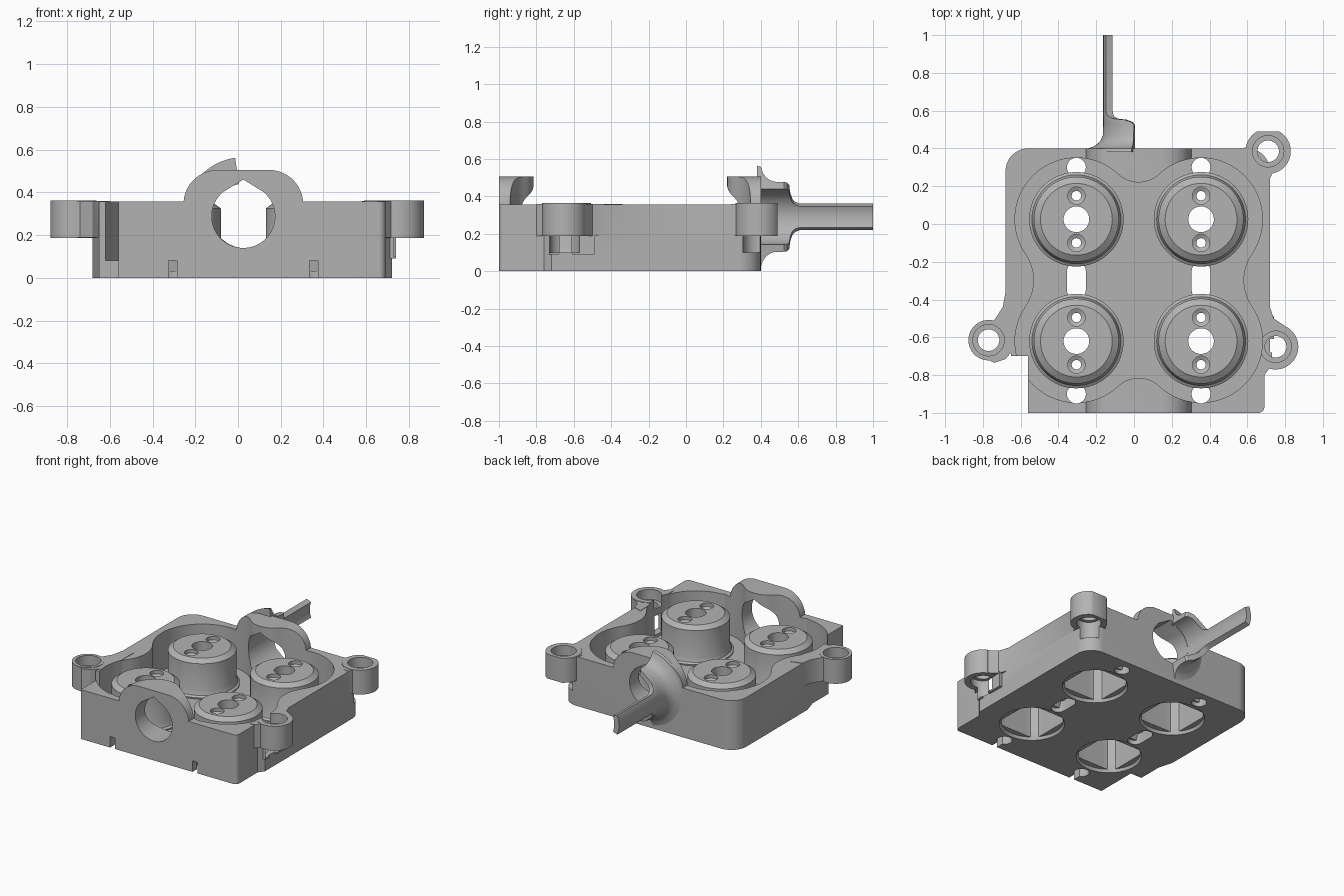
import bpy, bmesh
from math import sin, cos, radians, pi

cube = bpy.data.objects.get("Cube")
if cube:
    bpy.data.objects.remove(cube, do_unlink=True)

grey = bpy.data.materials.new("plain grey")
grey.use_nodes = True
grey.diffuse_color = (0.45, 0.45, 0.45, 1)
grey.node_tree.nodes["Principled BSDF"].inputs["Base Color"].default_value = (0.45, 0.45, 0.45, 1)


def arc(cx, cy, r, a0, a1, n=16):
    angles = [radians(a0 + (a1 - a0) * i / n) for i in range(n + 1)]
    return [(cx + r * cos(a), cy + r * sin(a)) for a in angles]


def finish(name, bm):
    bmesh.ops.recalc_face_normals(bm, faces=bm.faces)
    mesh = bpy.data.meshes.new(name)
    bm.to_mesh(mesh)
    bm.free()
    mesh.materials.append(grey)
    ob = bpy.data.objects.new(name, mesh)
    bpy.context.collection.objects.link(ob)
    return ob


def loft(name, rings):
    """Closed solid through rings of equal length, capped at both ends."""
    bm = bmesh.new()
    vs = [[bm.verts.new(p) for p in ring] for ring in rings]
    n = len(vs[0])
    for a, b in zip(vs, vs[1:]):
        for i in range(n):
            j = (i + 1) % n
            bm.faces.new((a[i], a[j], b[j], b[i]))
    bm.faces.new(vs[0])
    bm.faces.new(vs[-1])
    return finish(name, bm)


def prism(name, pts, z0, z1):
    return loft(name, [[(x, y, z) for x, y in pts] for z in (z0, z1)])


def prism_y(name, pts, y0, y1):
    return loft(name, [[(x, y, z) for x, z in pts] for y in (y0, y1)])


def turned(name, x, y, profile, n=48):
    ring = lambda r: [(x + r * cos(2 * pi * i / n), y + r * sin(2 * pi * i / n)) for i in range(n)]
    return loft(name, [[(px, py, z) for px, py in ring(r)] for r, z in profile])


def box(name, x0, x1, y0, y1, z0, z1):
    return prism(name, [(x0, y0), (x1, y0), (x1, y1), (x0, y1)], z0, z1)


def combine(target, tool, op):
    mod = target.modifiers.new(op, "BOOLEAN")
    mod.operation, mod.solver, mod.object = op, "EXACT", tool
    dg = bpy.context.evaluated_depsgraph_get()
    dg.update()
    mesh = bpy.data.meshes.new_from_object(target.evaluated_get(dg))
    target.modifiers.clear()
    target.data = mesh
    bpy.data.objects.remove(tool, do_unlink=True)


add = lambda t, tool: combine(t, tool, "UNION")
cut = lambda t, tool: combine(t, tool, "DIFFERENCE")

TOP, FLOOR, MID = 0.357, 0.08, 0.025
XS, YS = (-0.305, 0.355), (0.025, -0.62)

# Housing block with rounded back corners
outline = [(-0.56, -1)] + arc(0.66, -0.97, 0.03, -90, 0, 6) + [(0.69, -0.76), (0.72, -0.72)]
outline += arc(0.60, 0.28, 0.12, 0, 90) + arc(-0.56, 0.28, 0.12, 90, 180)
outline += [(-0.68, -0.42), (-0.65, -0.52), (-0.65, -0.7), (-0.56, -0.7)]
housing = prism("housing", outline, 0, TOP)

# Raised hump that becomes the front and back arches
hump = [(-0.255, 0.2)] + arc(-0.095, 0.345, 0.16, 180, 90) + arc(0.145, 0.345, 0.16, 90, 0) + [(0.305, 0.2)]
add(housing, prism_y("hump", hump, -1, 0.4))

# Mounting ears and their webs
EARS = [(-0.77, -0.615, 0.107), (0.75, -0.65, 0.12), (0.71, 0.385, 0.12)]
WEBS = [
    [(-0.6, -0.34), (-0.68, -0.36), (-0.695, -0.44), (-0.74, -0.51), (-0.82, -0.56),
     (-0.81, -0.7), (-0.74, -0.735), (-0.68, -0.715), (-0.65, -0.68), (-0.6, -0.66)],
    [(0.66, -0.42), (0.72, -0.44), (0.74, -0.5), (0.8, -0.54), (0.8, -0.74), (0.72, -0.76),
     (0.69, -0.8), (0.66, -0.8)],
    [(0.58, 0.36), (0.58, 0.4), (0.61, 0.42), (0.635, 0.465), (0.67, 0.49), (0.76, 0.49),
     (0.8, 0.4), (0.77, 0.29), (0.735, 0.275), (0.72, 0.24), (0.68, 0.24)],
]
for (x, y, r), web in zip(EARS, WEBS):
    add(housing, turned("ear", x, y, [(r, 0.187), (r, 0.363)]))
    add(housing, prism("ear_web", web, 0.189, 0.360))
cut(housing, box("ear_trim", 0.55, 0.9, 0.49, 0.6, 0, 0.5))

# Small ribs under the right front ear
add(housing, box("ear_rib", 0.68, 0.74, -0.61, -0.49, 0.09, 0.2))
add(housing, box("ear_rib", 0.68, 0.73, -0.73, -0.68, 0.09, 0.2))

# Four-lobed cavity: lobes joined by tangent fillets
cavity = arc(XS[1], YS[0], 0.325, -34.5, 133, 40) + arc(MID, 0.379, 0.159, -47, -133)[1:-1]
cavity += arc(XS[0], YS[0], 0.325, 47, 214.5, 40) + arc(-0.775, -0.2975, 0.245, 34.5, -34.5)[1:-1]
cavity += arc(XS[0], YS[1], 0.325, 145.5, 313, 40) + arc(MID, -0.974, 0.159, 133, 47)[1:-1]
cavity += arc(XS[1], YS[1], 0.325, 227, 394.5, 40) + arc(0.825, -0.2975, 0.245, 214.5, 145.5)[1:-1]
cut(housing, prism("cavity", cavity, FLOOR, 0.7))

# Teardrop bore through both arches
bore = arc(MID, 0.288, 0.148, 130, 410, 48) + [(MID, 0.46)]
cut(housing, prism_y("bore", bore, -1.2, 0.6))

# Ear holes, counterbored from both sides
for x, y, r in EARS:
    cut(housing, turned("ear_hole", x, y, [(0.057, 0.1), (0.057, 0.5)]))
    cut(housing, turned("ear_bore_top", x, y, [(0.083, 0.29), (0.083, 0.5)]))
    cut(housing, turned("ear_bore_low", x, y, [(0.08, 0.1), (0.08, 0.24)]))

# Through slots, corner holes and front drain notches
for x in XS:
    slot = arc(x, -0.25, 0.05, 0, 180, 12) + arc(x, -0.35, 0.05, 180, 360, 12)
    cut(housing, prism("slot", slot, -0.1, 0.2))
    for y in (0.3, -0.9):
        cut(housing, turned("corner_hole", x, y, [(0.05, -0.1), (0.05, 0.6)], 32))
    cut(housing, box("drain_notch", x - 0.02, x + 0.02, -1.1, -0.9, -0.1, 0.08))


# Square pocket with clipped round corners, open below
def pocket(x, y):
    pts = [(max(-0.165, min(0.165, px)), max(-0.165, min(0.165, py))) for px, py in arc(0, 0, 0.205, 0, 352.5, 47)]
    return prism("pocket", [(x + px, y + py) for px, py in pts], -0.1, 0.26)


# Posts with chamfered tops, screw holes and hollow undersides
posts = []
for side, x in zip(("right", "left"), XS):
    for end, y in zip(("back", "front"), YS):
        post = turned(f"{end}_{side}_post", x, y, [
            (0.24, 0.03), (0.25, FLOOR + 0.01), (0.235, 0.1), (0.225, 0.13),
            (0.225, 0.325), (0.19, 0.35)], 64)
        cut(post, pocket(x, y))
        cut(post, turned("centre_hole", x, y, [(0.068, 0.1), (0.068, 0.5)], 32))
        for dy in (-0.125, 0.125):
            cut(post, turned("screw_hole", x, y + dy, [
                (0.025, 0.1), (0.025, 0.315), (0.046, 0.325), (0.046, 0.5)], 24))
        cut(housing, pocket(x, y))
        cut(housing, turned("pocket_rim", x, y, [(0.225, -0.02), (0.205, 0.02)]))
        cut(post, turned("pocket_rim", x, y, [(0.225, -0.02), (0.205, 0.02)]))
        posts.append(post)

# Spout: flared half pipe narrowing to a long curved strip (y, outer radius, half angle)
STATIONS = [(0.38, 0.275, 82), (0.4, 0.27, 82), (0.41, 0.24, 82), (0.425, 0.217, 82),
            (0.445, 0.2, 82), (0.47, 0.19, 82), (0.525, 0.188, 82), (0.54, 0.188, 78),
            (0.552, 0.188, 65), (0.558, 0.188, 42), (0.57, 0.188, 30), (0.585, 0.188, 25),
            (0.61, 0.188, 22), (1.0, 0.188, 22)]
rings = []
for y, r, half in STATIONS:
    section = arc(MID, 0.29, r, 180 - half, 180 + half, 24) + arc(MID, 0.29, 0.15, 180 + half, 180 - half, 24)
    rings.append([(x, y, z) for x, z in section])
spout = loft("spout", rings)

# Smooth the round walls, keep the edges crisp
bpy.ops.object.select_all(action="DESELECT")
for ob in [housing, spout] + posts:
    ob.select_set(True)
bpy.context.view_layer.objects.active = housing
bpy.ops.object.shade_smooth_by_angle(angle=radians(30))
